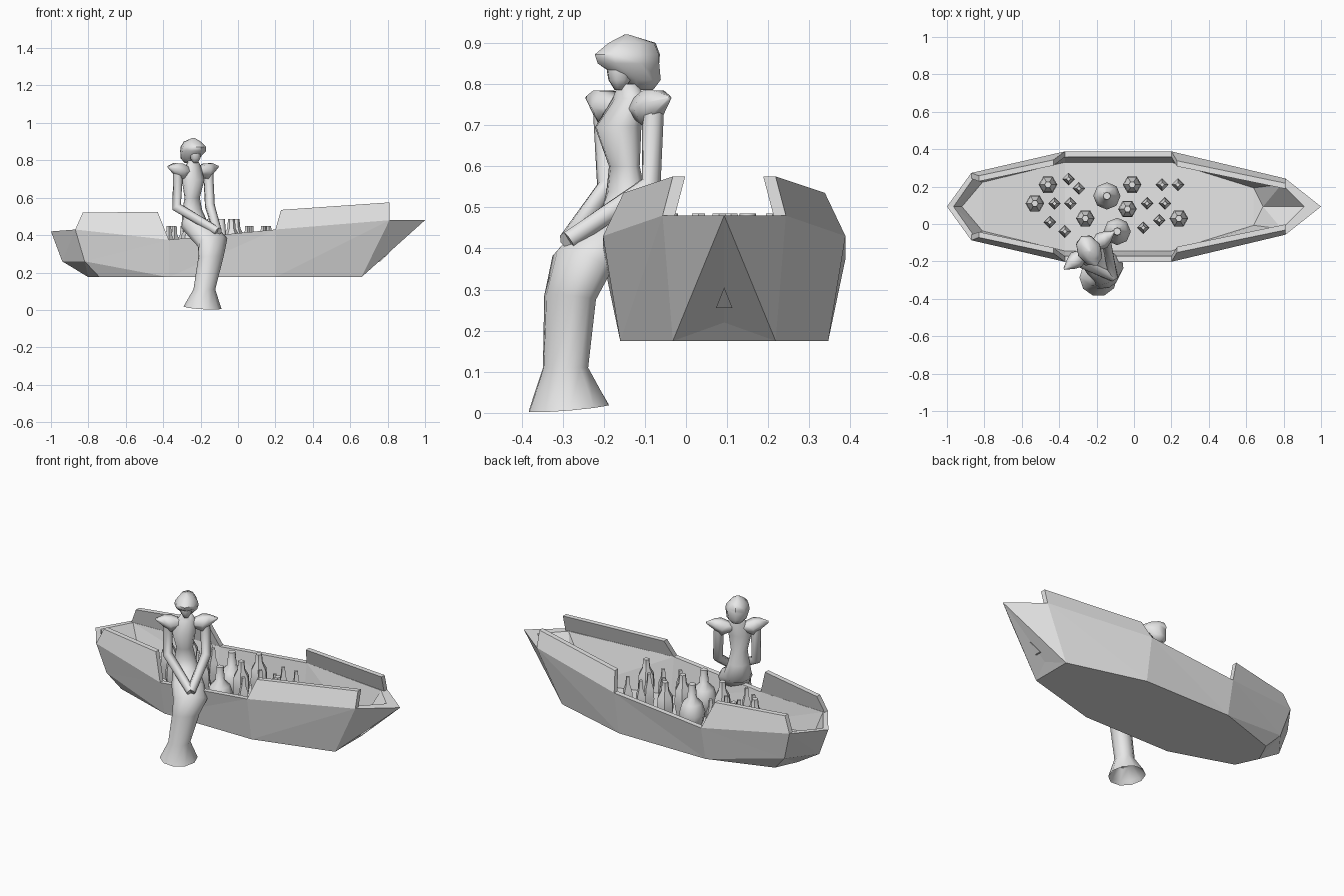
import bpy, bmesh, math
from mathutils import Vector

cube = bpy.data.objects.get("Cube")
if cube:
    bpy.data.objects.remove(cube)

grey = bpy.data.materials.new("plain grey")
grey.use_nodes = True
grey.diffuse_color = (0.8, 0.8, 0.8, 1)
grey.node_tree.nodes["Principled BSDF"].inputs["Base Color"].default_value = (0.8, 0.8, 0.8, 1)

UP = Vector((0, 0, 1))
SIDE = Vector((0.8, 0.6, 0))       # the figure's own left
FRONT = Vector((0.6, -0.8, 0))     # the way the figure faces
LOOK = Vector((0.47, -0.88, 0))    # the way the head is turned
LOOK_SIDE = Vector((0.88, 0.47, 0))
MID = 0.093                        # centre line of the boat
DECK = 0.215                       # height of the boat's floor


def finish(bm, name, smooth=0):
    bmesh.ops.remove_doubles(bm, verts=bm.verts, dist=0.0001)
    bmesh.ops.recalc_face_normals(bm, faces=bm.faces)
    mesh = bpy.data.meshes.new(name)
    bm.to_mesh(mesh)
    bm.free()
    mesh.materials.append(grey)
    ob = bpy.data.objects.new(name, mesh)
    bpy.context.collection.objects.link(ob)
    if smooth:
        bpy.ops.object.select_all(action='DESELECT')
        ob.select_set(True)
        bpy.context.view_layer.objects.active = ob
        bpy.ops.object.shade_smooth_by_angle(angle=math.radians(smooth))


def loft(name, loops, smooth=0, mirrored=False):
    """Skin closed loops of points and cap both ends.
    Mirrored loops get symmetric triangles and caps in cross strips."""
    bm = bmesh.new()
    rows = [[bm.verts.new(p) for p in loop] for loop in loops]
    n = len(rows[0])
    for a, b in zip(rows, rows[1:]):
        for i in range(n):
            j = (i + 1) % n
            if not mirrored:
                bm.faces.new((a[i], a[j], b[j], b[i]))
            elif i < n // 2:
                bm.faces.new((a[i], a[j], b[j]))
                bm.faces.new((a[i], b[j], b[i]))
            else:
                bm.faces.new((a[i], a[j], b[i]))
                bm.faces.new((a[j], b[j], b[i]))
    for row in (rows[0], rows[-1]):
        if mirrored:
            for i in range(n // 2):
                ids = dict.fromkeys((i, i + 1, n - i - 1, (n - i) % n))
                bm.faces.new([row[k] for k in ids])
        else:
            bm.faces.new(row)
    finish(bm, name, smooth)


def ring(centre, a, b, n=10):
    angles = [math.tau * i / n for i in range(n)]
    return [Vector(centre) + a * math.cos(t) + b * math.sin(t) for t in angles]


# Hull: half outlines from stern to bow, mirrored across the centre line
def outline(half):
    port = [(x, MID + y, z) for x, y, z in half]
    return port + [(x, MID - y, z) for x, y, z in half[-2:0:-1]]


outer_bottom = [(-.8, 0, .175), (-.74, .13, .175), (-.37, .253, .175),
                (.2, .253, .175), (.66, .125, .175), (.705, 0, .22)]
stern_chine = [(-.94, 0, .26), (-.82, .155, .26)] + outer_bottom[2:]
outer_rim = [(-1, 0, .42), (-.87, .18, .43), (-.37, .295, .375),
             (.2, .295, .43), (.81, .15, .48), (1, 0, .48)]
inner_rim = [(-.965, 0, .42), (-.86, .15, .43), (-.37, .265, .375),
             (.2, .265, .43), (.79, .12, .48), (.91, 0, .48)]
floor = [(-.92, 0, .3), (-.81, .13, .29), (-.37, .237, DECK),
         (.2, .237, DECK), (.64, .1, DECK), (.69, 0, .24)]
loft("hull", [outline(h) for h in (outer_bottom, stern_chine, outer_rim, inner_rim, floor)],
     mirrored=True)

# Raised side boards, leaning inwards
boards = {
    "stern_board": [(-.87, .18, .43), (-.37, .295, .375), (-.43, .25, .525), (-.83, .165, .52)],
    "bow_board": [(.2, .295, .43), (.81, .15, .48), (.81, .125, .575), (.23, .245, .535)],
}
for name, corners in boards.items():
    for label, s in (("left", 1), ("right", -1)):
        loft(f"{name}_{label}",
             [[(x, MID + s * (y - inset), z) for x, y, z in corners] for inset in (0, .03)])

# Small wedge on the stem
loft("stem_wedge", [[(x + dx, MID + y, z) for x, y, z in
                     ((.74, -.02, .255), (.74, .02, .255), (.795, 0, .305))]
                    for dx in (-.01, .015)])

# Bottles: turned profiles of (radius, height)
tall = [(.03, 0), (.05, .11), (.045, .18), (.023, .22), (.018, .27)]
flask = [(.03, 0), (.063, .045), (.073, .1), (.055, .16), (.026, .19), (.02, .27)]
small = [(.02, 0), (.034, .09), (.03, .15), (.015, .19), (.012, .235)]
groups = [
    ("tall_bottle", tall, 6, [(-.46, .21), (-.53, .11), (-.26, .03), (-.01, .21),
                              (-.035, .08), (.24, .03)]),
    ("round_flask", flask, 8, [(-.145, .15), (-.09, -.04)]),
    ("small_bottle", small, 4, [(-.35, .24), (-.295, .19), (-.425, .11), (-.34, .11),
                                (-.45, .01), (-.37, -.04), (.15, .21), (.235, .21),
                                (.07, .11), (.165, .11), (.135, .02), (.05, -.02)]),
]
for name, profile, sides, spots in groups:
    for i, (x, y) in enumerate(spots):
        loft(f"{name}_{i + 1}",
             [ring((x, y, DECK + h), Vector((r, 0, 0)), Vector((0, r, 0)), sides)
              for r, h in profile], 50)

# Figure: torso flowing into a long, hollow flared skirt (centre, width, depth, tilt)
body = [((-.24, -.14, .80), .026, .026, 0), ((-.24, -.14, .765), .05, .03, 0),
        ((-.24, -.165, .695), .063, .055, 0), ((-.245, -.15, .60), .045, .033, 0),
        ((-.245, -.145, .53), .058, .045, 10), ((-.235, -.15, .46), .075, .065, 35),
        ((-.18, -.21, .41), .09, .065, 50), ((-.135, -.255, .36), .092, .065, 35),
        ((-.145, -.282, .28), .074, .058, 8), ((-.18, -.293, .11), .06, .055, 0),
        ((-.19, -.285, .012), .102, .102, -6), ((-.19, -.287, .03), .088, .088, -6),
        ((-.183, -.292, .09), .055, .05, 0)]
loops = []
for centre, w, d, tilt in body:
    t = math.radians(tilt)
    loops.append(ring(centre, SIDE * w, (FRONT * math.cos(t) + UP * math.sin(t)) * d))
loft("body_and_skirt", loops, 60)

# Pointed hood overhanging the face: height, forward shift, half width, half depth
head = Vector((-.24, -.14, 0))
hood = [(.785, -.035, .03, .03), (.81, -.035, .054, .048), (.85, 0, .066, .085),
        (.872, .003, .062, .09), (.9, -.01, .038, .065), (.92, .005, .006, .006)]
loft("hood", [ring(head + LOOK * f + UP * z, LOOK_SIDE * w, LOOK * d, 8)
              for z, f, w, d in hood], 50)
loft("face", [ring(head + LOOK * .025 + UP * z, LOOK_SIDE * r, LOOK * r, 8)
              for z, r in ((.785, .012), (.81, .028), (.845, .034), (.86, .03))], 60)

# Arms folded in front, with pointed shoulder caps
hands = Vector((-.11, -.285, .42))
arms = {"left": (1, Vector((-.15, -.085, .555))), "right": (-1, Vector((-.328, -.19, .55)))}
for label, (s, elbow) in arms.items():
    shoulder = head + SIDE * s * .1 + UP * .745
    path = [(shoulder, .027), (elbow, .027), (hands, .024)]
    steps = [elbow - shoulder, hands - shoulder, hands - elbow]
    loops = []
    for (p, r), step in zip(path, steps):
        a = step.cross(SIDE).normalized()
        loops.append(ring(p, a * r, step.cross(a).normalized() * r, 8))
    loft(f"arm_{label}", loops, 60)
    cap = [(.03, .74, .025), (.085, .742, .048), (.12, .755, .034), (.168, .766, .005)]
    loft(f"shoulder_cap_{label}", [ring(head + SIDE * s * d + UP * z, FRONT * r, UP * r, 6)
                                   for d, z, r in cap], 60)
